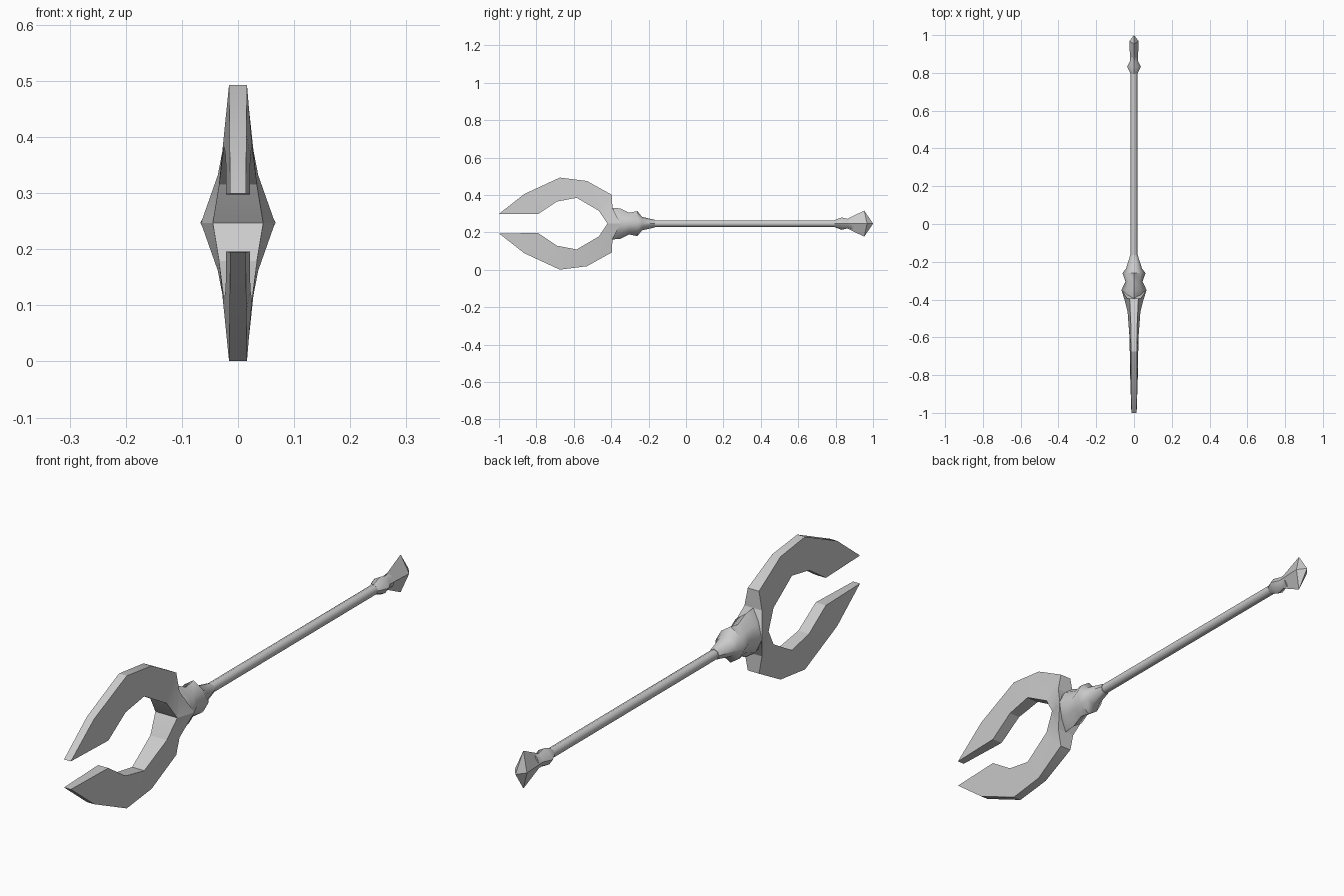
import bpy, bmesh, math

cube = bpy.data.objects.get("Cube")
if cube:
    bpy.data.objects.remove(cube, do_unlink=True)

CZ = 0.247  # height of the shaft axis

metal = bpy.data.materials.new("grey metal")
metal.use_nodes = True
GREY = (0.6, 0.6, 0.6, 1)
metal.diffuse_color = GREY
metal.node_tree.nodes["Principled BSDF"].inputs["Base Color"].default_value = GREY


def finish(name, bm, angle):
    bmesh.ops.remove_doubles(bm, verts=bm.verts, dist=1e-5)
    bmesh.ops.dissolve_degenerate(bm, edges=bm.edges, dist=1e-5)
    bmesh.ops.recalc_face_normals(bm, faces=bm.faces)
    mesh = bpy.data.meshes.new(name)
    bm.to_mesh(mesh)
    bm.free()
    mesh.materials.append(metal)
    ob = bpy.data.objects.new(name, mesh)
    bpy.context.collection.objects.link(ob)
    bpy.ops.object.select_all(action='DESELECT')
    ob.select_set(True)
    bpy.context.view_layer.objects.active = ob
    bpy.ops.object.shade_smooth_by_angle(angle=math.radians(angle))
    return ob


def skin(bm, rings):
    """Join consecutive closed rings with quads and cap both ends."""
    loops = [[bm.verts.new(p) for p in r] for r in rings]
    for a, b in zip(loops, loops[1:]):
        for i in range(len(a)):
            j = (i + 1) % len(a)
            bm.faces.new((a[i], a[j], b[j], b[i]))
    bm.faces.new(loops[0])
    bm.faces.new(loops[-1])


def loft(name, sections, angle):
    """Eight-sided rings along y; each section is y, half width, half height, corner factor."""
    rings = []
    for y, w, h, k in sections:
        shape = [(1, 0), (k, k), (0, 1), (-k, k), (-1, 0), (-k, -k), (0, -1), (k, -k)]
        rings.append([(w * x, y, CZ + h * z) for x, z in shape])
    bm = bmesh.new()
    skin(bm, rings)
    return finish(name, bm, angle)


# Claw prongs: outer and inner outline points (y, height off axis, half thickness)
prong = [
    ((-1.0, 0.052, 0.014), (-0.79, 0.051, 0.021)),
    ((-0.865, 0.158, 0.015), (-0.69, 0.118, 0.022)),
    ((-0.675, 0.246, 0.016), (-0.585, 0.138, 0.025)),
    ((-0.53, 0.228, 0.017), (-0.465, 0.068, 0.034)),
    ((-0.395, 0.153, 0.023), (-0.464, 0.066, 0.034)),
    ((-0.394, 0.085, 0.036), (-0.42, 0.0, 0.045)),
    ((-0.35, 0.0, 0.066), (-0.419, 0.0, 0.045)),
]
for name, s in (("upper_prong", 1), ("lower_prong", -1)):
    bm = bmesh.new()
    skin(bm, [[(ow, oy, CZ + s * oz), (-ow, oy, CZ + s * oz),
               (-iw, iy, CZ + s * iz), (iw, iy, CZ + s * iz)]
              for (oy, oz, ow), (iy, iz, iw) in prong])
    finish(name, bm, 22)

# Flared collar behind the claw
loft("collar", [(-0.395, 0.048, 0.085, 0.6), (-0.35, 0.067, 0.081, 0.62),
                (-0.305, 0.045, 0.058, 0.68), (-0.26, 0.061, 0.067, 0.62),
                (-0.235, 0.042, 0.036, 0.68), (-0.165, 0.02, 0.02, 0.71)], 50)

# Straight shaft
loft("shaft", [(-0.2, 0.018, 0.018, 0.707), (0.83, 0.018, 0.018, 0.707)], 60)

# Small ring and neck in front of the pommel
loft("pommel_neck", [(0.795, 0.018, 0.019, 0.707), (0.832, 0.036, 0.033, 0.62),
                     (0.865, 0.02, 0.025, 0.68), (0.89, 0.02, 0.034, 0.62)], 40)

# Wedge pommel with a pointed back
bm = bmesh.new()
neck = [bm.verts.new((x, 0.86, CZ + z)) for x, z in ((0.02, 0), (0, 0.024), (-0.02, 0), (0, -0.024))]
rim = [bm.verts.new(p) for p in ((0.025, 0.968, CZ), (0, 0.953, CZ + 0.07),
                                 (-0.025, 0.968, CZ), (0, 0.953, CZ - 0.07))]
tip = bm.verts.new((0, 1.0, CZ))
bm.faces.new(neck)
for i in range(4):
    j = (i + 1) % 4
    bm.faces.new((neck[i], neck[j], rim[j], rim[i]))
    bm.faces.new((rim[i], rim[j], tip))
finish("pommel", bm, 20)
